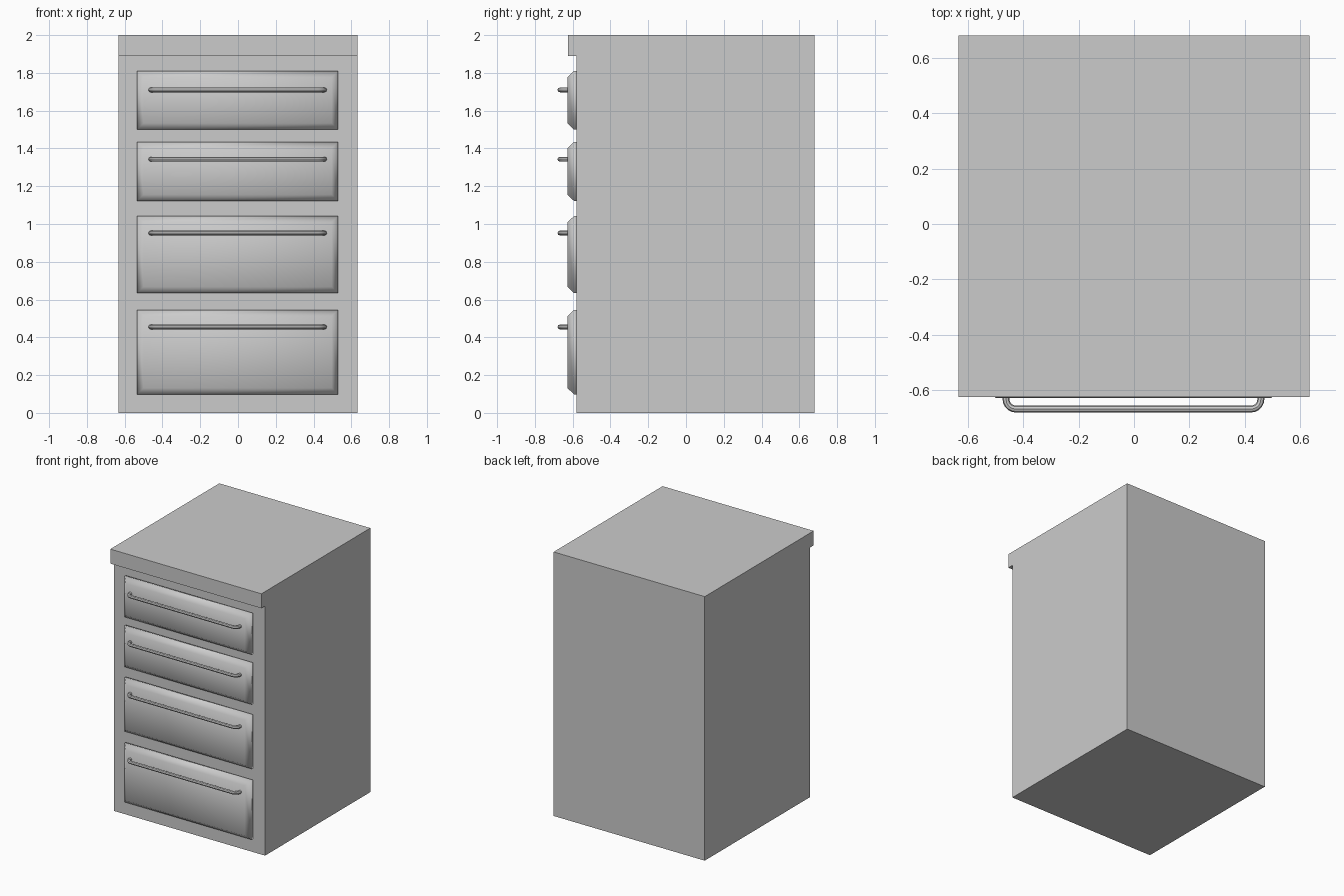
import bpy, bmesh
from math import sin, cos, pi

if "Cube" in bpy.data.objects:
    bpy.data.objects.remove(bpy.data.objects["Cube"])

W, BACK, FRONT, LIP = 0.633, 0.68, -0.58, -0.624


def finish(name, bm, smooth=False):
    bmesh.ops.recalc_face_normals(bm, faces=bm.faces[:])
    mesh = bpy.data.meshes.new(name)
    bm.to_mesh(mesh)
    bm.free()
    for p in mesh.polygons:
        p.use_smooth = smooth
    obj = bpy.data.objects.new(name, mesh)
    bpy.context.collection.objects.link(obj)
    return obj


def cabinet_body():
    # side profile with the overhanging top lip, extruded across the width
    profile = [(BACK, 0), (FRONT, 0), (FRONT, 1.89), (LIP, 1.89), (LIP, 2), (BACK, 2)]
    bm = bmesh.new()
    face = bm.faces.new([bm.verts.new((-W, y, z)) for y, z in profile])
    ext = bmesh.ops.extrude_face_region(bm, geom=[face])
    bmesh.ops.translate(bm, vec=(2 * W, 0, 0),
                        verts=[v for v in ext["geom"] if isinstance(v, bmesh.types.BMVert)])
    finish("cabinet_body", bm)


def drawer_front(name, z0, z1):
    # raised panel: short rim, sloped border, flat face, softly shaded
    bm = bmesh.new()
    rings = []
    for y, inset in ((FRONT, 0), (-0.593, 0), (-0.628, 0.034)):
        x0, x1 = -0.534 + inset, 0.53 - inset
        rings.append([bm.verts.new((x, y, z)) for x, z in (
            (x0, z0 + inset), (x1, z0 + inset), (x1, z1 - inset), (x0, z1 - inset))])
    for a, b in zip(rings, rings[1:]):
        for i in range(4):
            j = (i + 1) % 4
            bm.faces.new((a[i], a[j], b[j], b[i]))
    bm.faces.new(rings[-1])
    bm.faces.new(rings[0][::-1])
    finish(name, bm, True)


def drawer_handle(name, z):
    # bent rod: half path with a rounded corner, mirrored
    end, front, r = 0.46, -0.668, 0.035
    half = [(-end, -0.62)]
    for i in range(6):
        a = i / 5 * pi / 2
        half.append((-end + r - r * cos(a), front + r - r * sin(a)))
    path = half + [(-x, y) for x, y in reversed(half)]
    curve = bpy.data.curves.new(name, "CURVE")
    curve.dimensions = "3D"
    curve.bevel_depth = 0.0125
    curve.bevel_resolution = 2
    curve.use_fill_caps = True
    spline = curve.splines.new("POLY")
    spline.points.add(len(path) - 1)
    for p, (x, y) in zip(spline.points, path):
        p.co = (x - 0.002, y, z, 1)
    obj = bpy.data.objects.new(name, curve)
    bpy.context.collection.objects.link(obj)
    bpy.ops.object.select_all(action="DESELECT")
    bpy.context.view_layer.objects.active = obj
    obj.select_set(True)
    bpy.ops.object.convert(target="MESH")
    bpy.ops.object.shade_smooth_by_angle()


cabinet_body()
# bottom, top and handle height of each drawer, from the top down
drawers = [(1.50, 1.81, 1.71), (1.122, 1.435, 1.343), (0.634, 1.042, 0.952), (0.098, 0.546, 0.455)]
for n, (z0, z1, zh) in enumerate(drawers, 1):
    drawer_front(f"drawer_front_{n}", z0, z1)
    drawer_handle(f"drawer_handle_{n}", zh)
